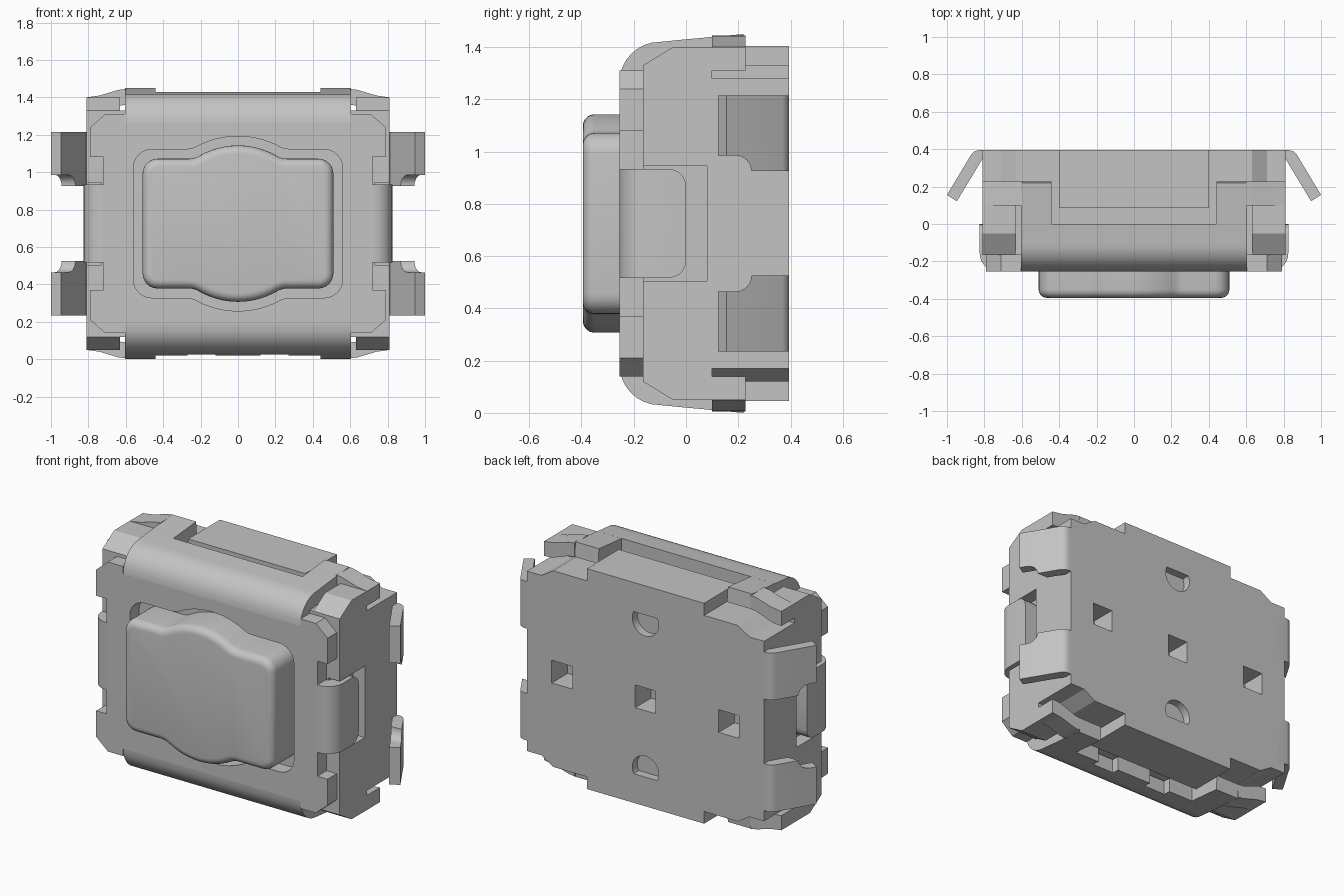
import bpy, bmesh, math

cube = bpy.data.objects.get("Cube")
if cube:
    bpy.data.objects.remove(cube, do_unlink=True)

H = 0.725  # height of the centre; all shapes are drawn about it
grey = bpy.data.materials.new("light_grey")
grey.use_nodes = True
grey.diffuse_color = (0.55, 0.55, 0.55, 1)
grey.node_tree.nodes["Principled BSDF"].inputs["Base Color"].default_value = (0.55, 0.55, 0.55, 1)


def arc(cx, cy, r, a0, a1, n=8):
    return [(cx + r * math.cos(math.radians(a0 + (a1 - a0) * i / n)),
             cy + r * math.sin(math.radians(a0 + (a1 - a0) * i / n))) for i in range(n + 1)]


def prism(name, pts, axis, lo, hi, sx=1, sz=1, bevel=None, width=0.05, seg=5):
    """Extrude a 2D outline along an axis, optionally mirrored and with chosen edges rounded."""
    place = {"x": lambda a, b, t: (t, a, b),
             "y": lambda a, b, t: (a, t, b),
             "z": lambda a, b, t: (a, b, t)}[axis]
    bm = bmesh.new()
    rings = []
    for t in (lo, hi):
        ring = []
        for a, b in pts:
            x, y, z = place(a, b, t)
            ring.append(bm.verts.new((x * sx, y, z * sz + H)))
        rings.append(ring)
        bm.faces.new(ring)
    n = len(pts)
    for i in range(n):
        j = (i + 1) % n
        bm.faces.new((rings[0][i], rings[0][j], rings[1][j], rings[1][i]))
    bmesh.ops.recalc_face_normals(bm, faces=bm.faces)
    if bevel:
        edges = [e for e in bm.edges if bevel(*[v.co for v in e.verts])]
        bmesh.ops.bevel(bm, geom=edges, offset=width, segments=seg, profile=0.5, affect='EDGES')
    me = bpy.data.meshes.new(name)
    bm.to_mesh(me)
    bm.free()
    me.materials.append(grey)
    ob = bpy.data.objects.new(name, me)
    bpy.context.collection.objects.link(ob)
    return ob


def rect(a0, b0, a1, b1):
    return [(a0, b0), (a1, b0), (a1, b1), (a0, b1)]


def cut(ob, cutters):
    bpy.context.view_layer.objects.active = ob
    for c in cutters:
        c.hide_render = True
        m = ob.modifiers.new("cut", 'BOOLEAN')
        m.operation, m.solver, m.object = 'DIFFERENCE', 'EXACT', c
        bpy.ops.object.modifier_apply(modifier=m.name)
        bpy.data.objects.remove(c, do_unlink=True)


def four_way(q):
    """Mirror a quarter outline (running from +x towards +z) into a closed outline."""
    half = q + [(-x, z) for x, z in reversed(q)]
    full = half + [(x, -z) for x, z in reversed(half)]
    out = []
    for p in full:
        if not out or math.dist(p, out[-1]) > 1e-5:
            out.append(p)
    if math.dist(out[0], out[-1]) < 1e-5:
        out.pop()
    return out


def button_outline(w, h, rc, r, f):
    """Rounded rectangle merged with a circle, filleted where they meet."""
    fz = h + f
    fx = math.sqrt((r + f) ** 2 - fz ** 2)
    ang = math.degrees(math.atan2(fz, fx))
    return four_way(arc(w - rc, h - rc, rc, 0, 90, 6)
                    + arc(fx, fz, f, -90, ang - 180, 4)
                    + arc(0, 0, r, ang, 90, 6))


# Housing with side recesses and holes in the back
housing = prism("housing", four_way([(.81, .555), (.71, .555), (.63, .605)]), "y", -.165, .395)
cutters = [prism("recess_cutter", rect(-.3, -.22, .08, .22), "x", .73, .95, sx=s) for s in (1, -1)]
cutters += [prism("pit_cutter", rect(x - .07, -.09, x + .07, .05), "y", .24, .5) for x in (-.57, 0, .57)]
cutters += [prism("dimple_cutter", arc(0, z, .09, 0, 352.5, 47), "y", .345, .5) for z in (-.46, .46)]
cut(housing, cutters)

for sz, end in ((1, "top"), (-1, "bottom")):
    # Raised block behind the flange
    prism(f"housing_block_{end}", rect(.085, .5, .395, .68), "x", -.4, .4, sz=sz)
    # Cover bend and flange
    bend = arc(-.1, .54, .155, 180, 90) + [(0, .705), (0, .615)] + arc(-.1, .54, .07, 90, 180)
    flange = prism(f"cover_flange_{end}", bend, "x", -.605, .605, sz=sz)
    if sz < 0:
        cut(flange, [prism("notch_cutter", rect(-.05, .5, .1, .8), "x", .12, .27, sx=s, sz=-1)
                     for s in (1, -1)])
    for sx, side in ((1, "left"), (-1, "right")):
        tag = f"{end}_{side}"
        # Corner piece of the housing with a sloped front
        prism(f"housing_corner_{tag}",
              [(-.165, .5), (-.165, .605), (-.05, .675), (.1, .675), (.1, .5)],
              "x", .63, .81, sx=sx, sz=sz)
        # Flange arm and the hook at its end
        prism(f"cover_arm_{tag}", [(-.02, .703), (.22, .725), (.228, .635), (-.02, .613)],
              "x", .44, .605, sx=sx, sz=sz)
        prism(f"cover_hook_{tag}",
              [(.6, .72), (.64, .715), (.74, .685), (.81, .675), (.81, .585), (.75, .59),
               (.64, .63), (.6, .635)],
              "y", .1, .228, sx=sx, sz=sz)
        # Bent terminal, narrowed towards its tip
        lead = prism(f"terminal_{tag}",
                     [(.7, .395)] + arc(.825, .34, .055, 90, 31, 5)
                     + [(1.0, .155), (.947, .122), (.812, .345), (.7, .345)],
                     "z", .2, .49, sx=sx, sz=sz)
        cut(lead, [prism("relief_cutter", [(0, .1), (.25, .1)] + arc(.19, .2, .06, 0, 90) + [(0, .26)],
                         "x", .6, 1.2, sx=sx, sz=sz)])

# Front plate of the cover with the button opening
plate = prism("cover_plate",
              four_way([(.72, .21), (.72, .355), (.79, .355), (.79, .515), (.71, .585),
                        (.605, .585), (.605, .54)]),
              "y", -.255, -.165)
cut(plate, [prism("opening_cutter", button_outline(.56, .397, .1, .467, .12), "y", -.4, -.1)])

# Side tabs folded back from the plate
tab = arc(.725, -.155, .1, -90, 0) + [(.825, 0), (.74, 0)] + arc(.725, -.155, .015, 0, -90, 3)
tab = [(.71, -.255)] + tab + [(.71, -.17)]
for sx, side in ((1, "left"), (-1, "right")):
    prism(f"cover_tab_{side}", tab, "z", -.208, .208, sx=sx, width=.065,
          bevel=lambda a, b: abs(a.y) < 1e-5 and abs(b.y) < 1e-5 and abs(a.z - b.z) < 1e-5)

# Push button with a rounded front edge
prism("button", button_outline(.51, .347, .08, .418, .1), "y", -.395, -.15, width=.045,
      bevel=lambda a, b: a.y < -.39 and b.y < -.39)

# Smooth rounded surfaces, keep the folds sharp
for ob in bpy.context.scene.objects:
    ob.select_set(ob.type == 'MESH')
bpy.context.view_layer.objects.active = plate
bpy.ops.object.shade_smooth_by_angle(angle=math.radians(30))
